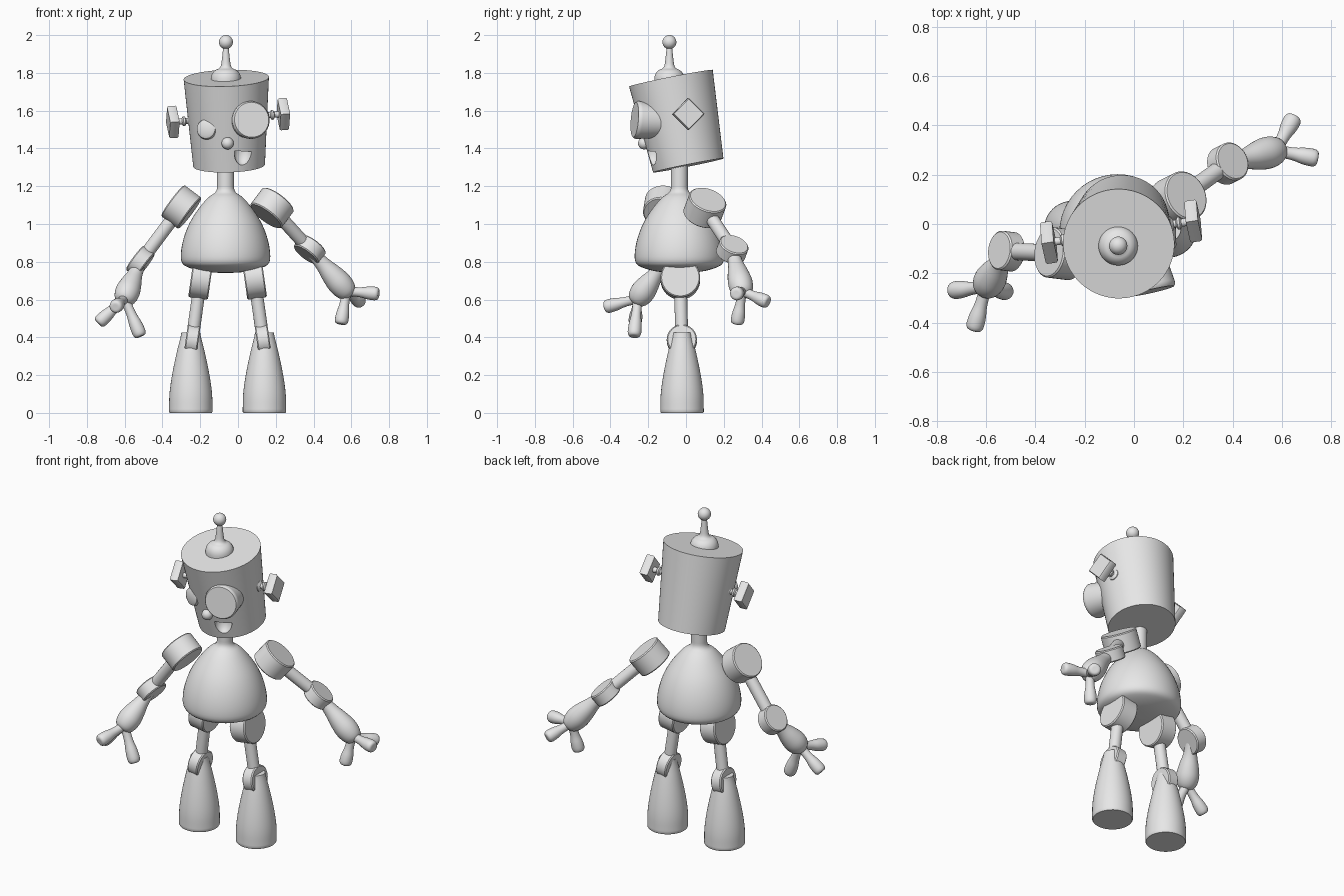
import bpy, bmesh, math
from mathutils import Vector, Matrix

cube = bpy.data.objects.get("Cube")
if cube:
    bpy.data.objects.remove(cube, do_unlink=True)

# One plain material
grey = bpy.data.materials.new("light_grey")
grey.use_nodes = True
tone = (0.8, 0.8, 0.8, 1)
grey.diffuse_color = tone
grey.node_tree.nodes["Principled BSDF"].inputs["Base Color"].default_value = tone


def soften(points, steps=2):
    """Round the corners of a profile, keeping its ends."""
    for _ in range(steps):
        out = [points[0]]
        for (r, t), (s, u) in zip(points, points[1:]):
            out += [(r * .75 + s * .25, t * .75 + u * .25),
                    (r * .25 + s * .75, t * .25 + u * .75)]
        points = out + [points[-1]]
    return points


def shade(obj):
    bpy.ops.object.select_all(action='DESELECT')
    obj.select_set(True)
    bpy.context.view_layer.objects.active = obj
    bpy.ops.object.shade_smooth_by_angle(angle=math.radians(40))


def lathe(name, origin, axis, profile, sides=40):
    """Turn (radius, distance) pairs around an axis."""
    bm = bmesh.new()
    rings = []
    for r, h in profile:
        if r < 1e-5:
            rings.append([bm.verts.new((0, 0, h))] * sides)
        else:
            rings.append([bm.verts.new((r * math.cos(i * math.tau / sides),
                                        r * math.sin(i * math.tau / sides), h))
                          for i in range(sides)])
    for low, high in zip(rings, rings[1:]):
        for i in range(sides):
            j = (i + 1) % sides
            corners = list(dict.fromkeys((low[i], low[j], high[j], high[i])))
            if len(corners) > 2:
                bm.faces.new(corners)
    for ring in (rings[0], rings[-1]):
        if len(set(ring)) > 2:
            bm.faces.new(ring)
    bmesh.ops.recalc_face_normals(bm, faces=bm.faces)
    mesh = bpy.data.meshes.new(name)
    bm.to_mesh(mesh)
    bm.free()
    mesh.materials.append(grey)
    obj = bpy.data.objects.new(name, mesh)
    bpy.context.collection.objects.link(obj)
    turn = Vector(axis).to_track_quat('Z', 'Y').to_matrix().to_4x4()
    obj.matrix_world = Matrix.Translation(origin) @ turn
    shade(obj)
    return obj


def rod(name, a, b, profile, sides=32):
    """Turned part from a to b; profile distances run from 0 to 1."""
    a, b = Vector(a), Vector(b)
    length = (b - a).length
    return lathe(name, a, b - a, [(r, t * length) for r, t in profile], sides)


def disc(name, centre, axis, radius, thick, sides=40):
    h, e = thick / 2, 0.006
    return lathe(name, centre, axis, [(radius - e, -h), (radius, e - h),
                                      (radius, h - e), (radius - e, h)], sides)


def ball(name, centre, radius):
    arc = [math.pi * i / 16 for i in range(17)]
    return lathe(name, centre, (0, 0, 1),
                 [(radius * math.sin(a), -radius * math.cos(a)) for a in arc], 32)


# Body and neck in one turned shape
lathe("body", (-.066, -.035, 0), (0, 0, 1), soften(
    [(0, .74), (.11, .745), (.19, .765), (.235, .79), (.238, .85), (.222, .93),
     (.19, 1.01), (.145, 1.08), (.09, 1.145), (.045, 1.17), (.045, 1.22),
     (.045, 1.36)]), 48)

# Head: tapered can with a scooped mouth
neck_end, crown = Vector((-.047, .012, 1.31)), Vector((-.062, -.08, 1.772))
head = rod("head", neck_end, crown, [(.19, 0), (.226, 1)], 64)
quarter = [math.pi / 2 * i / 8 for i in range(9)]
cutter = lathe("mouth_cutter", (.028, -.185, 1.385), (.08, -.1, 1),
               [(.05 * math.sin(a), -.075 * math.cos(a)) for a in quarter], 32)
cutter.hide_render = True
cut = head.modifiers.new("mouth", 'BOOLEAN')
cut.operation, cut.solver, cut.object = 'DIFFERENCE', 'EXACT', cutter
bpy.context.view_layer.objects.active = head
bpy.ops.object.modifier_apply(modifier="mouth")
bpy.data.objects.remove(cutter, do_unlink=True)
shade(head)

# Face
rod("large_eye", (.04, -.13, 1.54), (.072, -.272, 1.552),
    [(.085, 0), (.1, .85), (.1, .93), (.093, 1)], 40)
rod("small_eye", (-.14, -.12, 1.5), (-.172, -.222, 1.503),
    [(.052, 0), (.055, .8), (.05, .93), (.035, 1)])
ball("nose", (-.055, -.222, 1.427), .032)

# Antenna
lathe("antenna", (-.064, -.088, 0), (0, 0, 1), soften(
    [(.08, 1.74), (.08, 1.785), (.06, 1.815), (.028, 1.825),
     (.021, 1.87), (.013, 1.95)]))
ball("antenna_ball", (-.064, -.088, 1.963), .037)

# Ears: diamond plates on beaded stems
ears = {"left": Vector((.24, .012, 1.582)), "right": Vector((-.345, -.075, 1.54))}
ear_axis = (ears["left"] - ears["right"]).normalized()
for side, out in (("left", 1), ("right", -1)):
    centre = ears[side]
    disc(side + "_ear_plate", centre, ear_axis * out, .085, .05, 4)
    rod(side + "_ear_stem", centre, centre - ear_axis * out * .16,
        [(.016, 0), (.016, .3), (.026, .34), (.026, .4), (.016, .44), (.016, .5),
         (.032, .56), (.034, .62), (.02, .7), (.02, 1)], 20)

# Arms: shoulder, elbow, palm, hinge axis and fingertips
arms = {
    "left": ((.18, .1, 1.085), (.38, .245, .865), (.575, .298, .645), (.6, .3, .8),
             [(.545, .27, .47), (.65, .435, .585), (.745, .265, .63)]),
    "right": ((-.3, -.12, 1.09), (-.517, -.11, .8), (-.6, -.255, .605), (-.8, .1, .6),
              [(-.515, -.275, .405), (-.65, -.43, .56), (-.74, -.27, .475)]),
}
for side, (shoulder, elbow, palm, hinge, tips) in arms.items():
    disc(side + "_shoulder", shoulder, hinge, .103, .115)
    disc(side + "_elbow", elbow, hinge, .08, .075)
    rod(side + "_upper_arm", shoulder, elbow, [(.035, 0), (.035, 1)])
    rod(side + "_forearm", elbow, palm, soften(
        [(.034, 0), (.036, .3), (.058, .6), (.068, .85), (.05, 1.08), (0, 1.12)]))
    for i, tip in enumerate(tips):
        rod(f"{side}_finger_{i + 1}", palm, tip, soften(
            [(.026, 0), (.024, .4), (.036, .7), (.036, 1), (0, 1)]), 24)

# Legs, mirrored about the middle of the body
mid, depth = -.055, -.025
for side, s in (("left", 1), ("right", -1)):
    hip = Vector((mid + s * .142, depth - .005, .71))
    knee = Vector((mid + s * .188, depth + .003, .385))
    hinge = (knee - hip).cross(Vector((0, 1, 0)))
    disc(side + "_hip", hip, hinge, .105, .105)
    rod(side + "_thigh", hip, knee, [(.034, 0), (.034, 1)])
    disc(side + "_knee", knee, hinge, .08, .068)
    lathe(side + "_foot", (mid + s * .195, depth + .004, 0), (0, 0, 1),
          [(.111, 0), (.115, .006)] + soften(
              [(.115, .02), (.114, .1), (.1, .2), (.075, .32), (.054, .4), (.05, .425)]))
